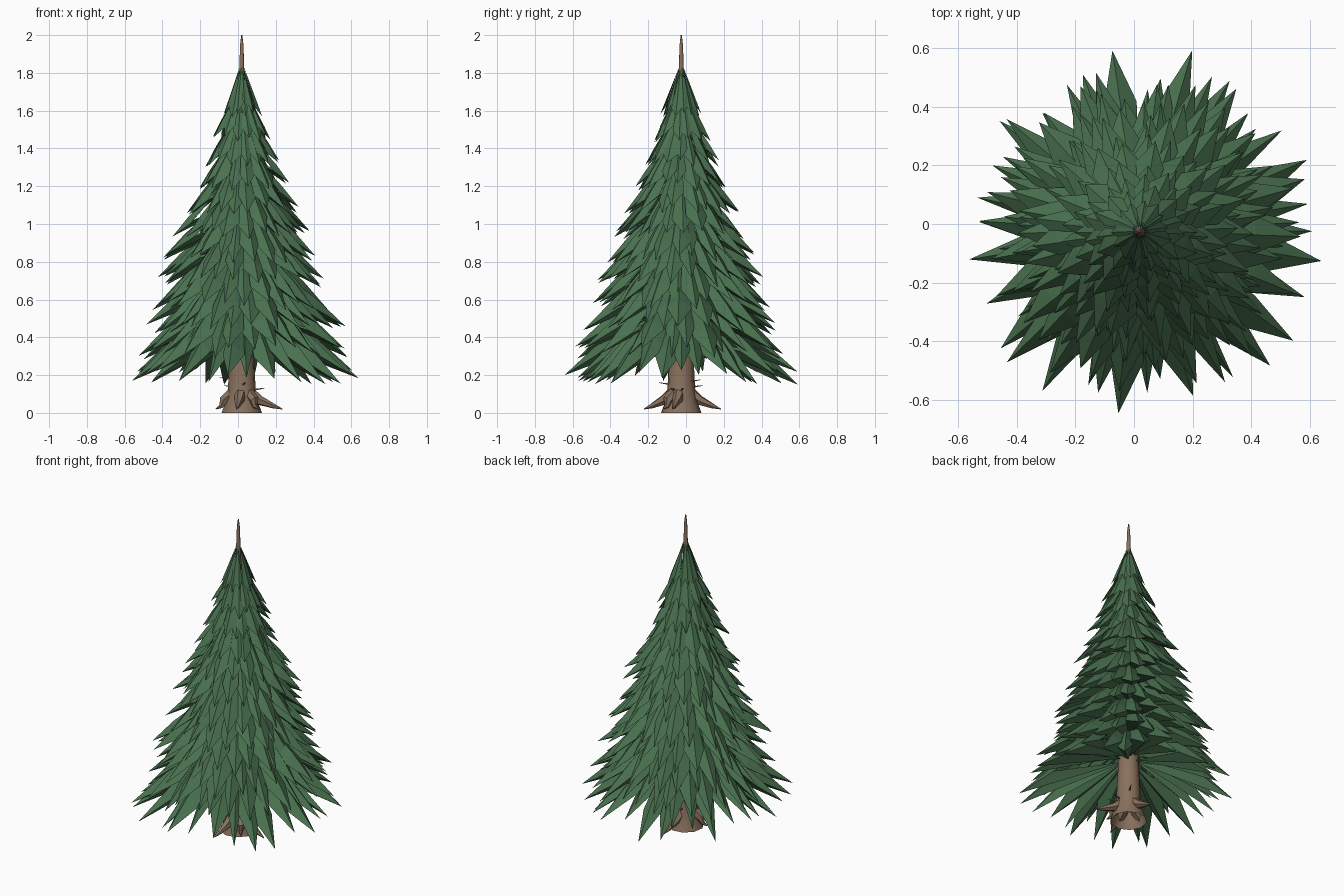
import bpy, bmesh, math, random
from mathutils import Vector

random.seed(11)
if "Cube" in bpy.data.objects:
    bpy.data.objects.remove(bpy.data.objects["Cube"], do_unlink=True)

AXIS = Vector((0.02, -0.025, 0))


def material(name, rgb):
    m = bpy.data.materials.new(name)
    m.use_nodes = True
    m.diffuse_color = (*rgb, 1)
    bsdf = m.node_tree.nodes["Principled BSDF"]
    bsdf.inputs["Base Color"].default_value = (*rgb, 1)
    bsdf.inputs["Roughness"].default_value = 0.9
    return m


GREEN = material("needle green", (0.068, 0.165, 0.079))
BROWN = material("bark brown", (0.25, 0.165, 0.11))


def finish(bm, name, mat, smooth=False):
    mesh = bpy.data.meshes.new(name)
    bm.to_mesh(mesh)
    bm.free()
    mesh.materials.append(mat)
    obj = bpy.data.objects.new(name, mesh)
    obj.location = AXIS
    bpy.context.collection.objects.link(obj)
    if smooth:
        bpy.ops.object.select_all(action="DESELECT")
        obj.select_set(True)
        bpy.context.view_layer.objects.active = obj
        bpy.ops.object.shade_smooth_by_angle(angle=math.radians(40))
    return obj


def polar(angle, r, z):
    return Vector((r * math.cos(angle), r * math.sin(angle), z))


def tube(bm, path, sides):
    """Tapered tube through (point, radius) pairs, open where it starts."""
    pts = [Vector(p) for p, _ in path]
    direction = (pts[-1] - pts[0]).normalized()
    side = direction.orthogonal().normalized()
    up = direction.cross(side)
    rings = []
    for p, (_, r) in zip(pts, path):
        ring = []
        for i in range(sides):
            a = math.tau * i / sides
            ring.append(bm.verts.new(p + r * (side * math.cos(a) + up * math.sin(a))))
        rings.append(ring)
    for low, high in zip(rings, rings[1:]):
        for i in range(sides):
            j = (i + 1) % sides
            bm.faces.new((low[i], low[j], high[j], high[i]))
    bm.faces.new(rings[-1])


# Trunk with flared foot and bare pointed top
bm = bmesh.new()
profile = [(0, 0.108), (0.05, 0.09), (0.13, 0.074), (0.3, 0.066),
           (1.0, 0.04), (1.8, 0.014), (1.95, 0.009), (2.0, 0.003)]
tube(bm, [((0, 0, z), r) for z, r in profile], 10)
finish(bm, "trunk", BROWN, True)

# Spreading roots
bm = bmesh.new()
for degrees, reach in [(-12, 0.22), (88, 0.21), (190, 0.14), (262, 0.2), (312, 0.13)]:
    a = math.radians(degrees)
    tube(bm, [(polar(a, 0.04, 0.11), 0.035), (polar(a, 0.1, 0.065), 0.026),
              (polar(a, reach * 0.8, 0.035), 0.013), (polar(a, reach, 0.02), 0.002)], 6)
finish(bm, "roots", BROWN, True)

# Short dead twigs above the roots
bm = bmesh.new()
for i in range(7):
    a = i * 2.4
    z = 0.12 + 0.015 * (i % 5)
    tube(bm, [(polar(a, 0.05, z), 0.007), (polar(a + 0.08, 0.12, z + 0.01), 0.002)], 4)
finish(bm, "twigs", BROWN)


def bough(bm, angle, radius, tip_z, drop, half_width, mid):
    """Pointed bough: high root, raised ridge, two shoulders, tip and underside."""
    skew = random.uniform(-0.25, 0.25) * half_width
    shoulder_z = tip_z + drop * (1 - mid)
    fold = radius * 0.04 + 0.004
    root = bm.verts.new(polar(angle, 0.012, tip_z + drop))
    ridge = bm.verts.new(polar(angle + skew, radius * mid, shoulder_z + fold))
    left = bm.verts.new(polar(angle + half_width, radius * mid, shoulder_z - fold))
    right = bm.verts.new(polar(angle - half_width, radius * mid, shoulder_z - fold))
    tip = bm.verts.new(polar(angle + skew, radius, tip_z))
    under = bm.verts.new(polar(angle, 0.03, tip_z + drop * 0.46))
    bm.faces.new((root, ridge, left))
    bm.faces.new((root, right, ridge))
    bm.faces.new((ridge, tip, left))
    bm.faces.new((right, tip, ridge))
    bm.faces.new((left, tip, under))
    bm.faces.new((under, tip, right))


# Overlapping skirts of boughs, widest at the bottom
TIERS = 12
for k in range(TIERS):
    t = k / (TIERS - 1)
    rim_z = 0.18 + 1.39 * t
    rim_r = 0.6 - 0.49 * t + 0.02 * math.sin(math.pi * t)
    drop = 0.5 - 0.24 * t
    count = round(30 - 16 * t)
    bm = bmesh.new()
    for i in range(count):
        angle = math.tau * (i + random.uniform(-0.25, 0.25)) / count + k * 0.7
        scale = random.uniform(0.86, 1.07)
        z = rim_z + random.uniform(-0.03, 0.05) * (1 - 0.6 * t)
        bough(bm, angle, rim_r * scale, z, drop + rim_z - z,
              math.pi / count * random.uniform(1.15, 1.5),
              random.uniform(0.62, 0.72) + 0.1 * t)
    finish(bm, f"bough_tier_{k + 1}", GREEN)
